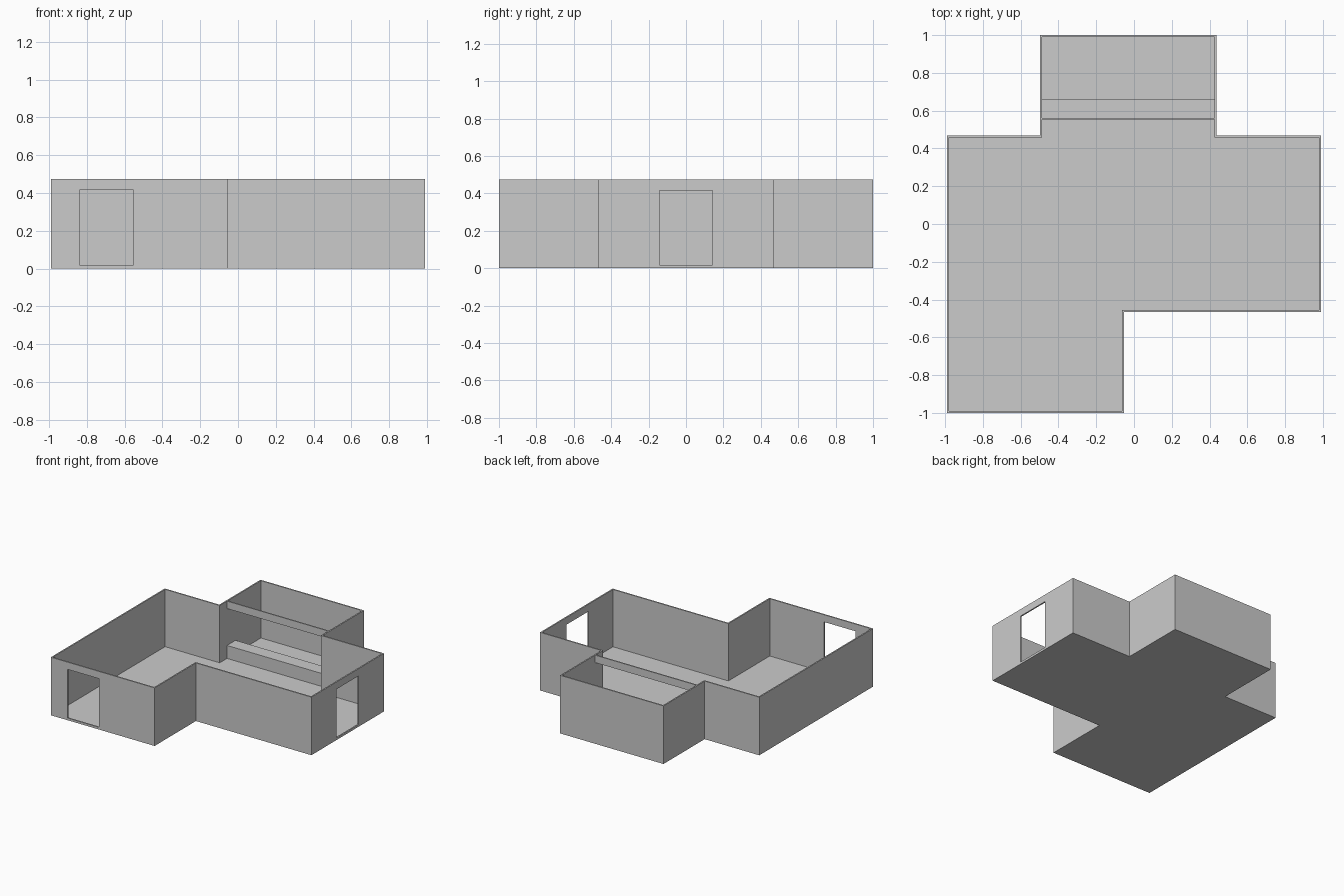
import bpy, bmesh
from mathutils import Vector

if "Cube" in bpy.data.objects:
    bpy.data.objects.remove(bpy.data.objects["Cube"])

HEIGHT = 0.474
WALL = 0.011
FLOOR = 0.006
# Counter-clockwise plan of the rooms
PLAN = [Vector(p) for p in [(-.99, -1), (-.053, -1), (-.053, -.467), (.99, -.467), (.99, .469),
                            (.438, .469), (.438, 1), (-.497, 1), (-.497, .469), (-.99, .469)]]


def inset(points, d):
    out = []
    for i, p in enumerate(points):
        a = (p - points[i - 1]).normalized()
        b = (points[(i + 1) % len(points)] - p).normalized()
        out.append(p + d * (Vector((-a.y, a.x)) + Vector((-b.y, b.x))))
    return out


def finish(name, bm):
    bmesh.ops.recalc_face_normals(bm, faces=bm.faces)
    mesh = bpy.data.meshes.new(name)
    bm.to_mesh(mesh)
    bm.free()
    ob = bpy.data.objects.new(name, mesh)
    bpy.context.collection.objects.link(ob)
    return ob


def extrude_up(bm, faces, h):
    res = bmesh.ops.extrude_face_region(bm, geom=faces)
    verts = [v for v in res["geom"] if isinstance(v, bmesh.types.BMVert)]
    bmesh.ops.translate(bm, verts=verts, vec=(0, 0, h))


def box(name, lo, hi):
    bm = bmesh.new()
    face = bm.faces.new([bm.verts.new((x, y, lo[2])) for x, y in
                         [(lo[0], lo[1]), (hi[0], lo[1]), (hi[0], hi[1]), (lo[0], hi[1])]])
    extrude_up(bm, [face], hi[2] - lo[2])
    return finish(name, bm)


# Floor slab
bm = bmesh.new()
slab = bm.faces.new([bm.verts.new((p.x, p.y, 0)) for p in PLAN])
bm.normal_update()
extrude_up(bm, [slab], FLOOR)
finish("floor", bm)

# Continuous thin walls following the plan
bm = bmesh.new()
outer = [bm.verts.new((p.x, p.y, FLOOR)) for p in PLAN]
inner = [bm.verts.new((p.x, p.y, FLOOR)) for p in inset(PLAN, WALL)]
n = len(PLAN)
ring = [bm.faces.new((outer[i], outer[(i + 1) % n], inner[(i + 1) % n], inner[i])) for i in range(n)]
extrude_up(bm, ring, HEIGHT - FLOOR)
walls = finish("walls", bm)

# Doorways in the front and right walls
cutters = [box("front_door_cutter", (-.838, -1.05, .018), (-.553, -.95, .415)),
           box("right_door_cutter", (.94, -.142, .018), (1.04, .141, .415))]
for cutter in cutters:
    mod = walls.modifiers.new(cutter.name, 'BOOLEAN')
    mod.operation = 'DIFFERENCE'
    mod.solver = 'EXACT'
    mod.object = cutter
bpy.context.view_layer.update()
cut = bpy.data.meshes.new_from_object(walls.evaluated_get(bpy.context.evaluated_depsgraph_get()))
walls.modifiers.clear()
walls.data = cut
for cutter in cutters:
    bpy.data.objects.remove(cutter)

# Alcove counter and the lintel above it
box("counter", (-.486, .552, FLOOR), (.427, .662, .112))
box("lintel", (-.486, .552, .413), (.427, .562, HEIGHT))
